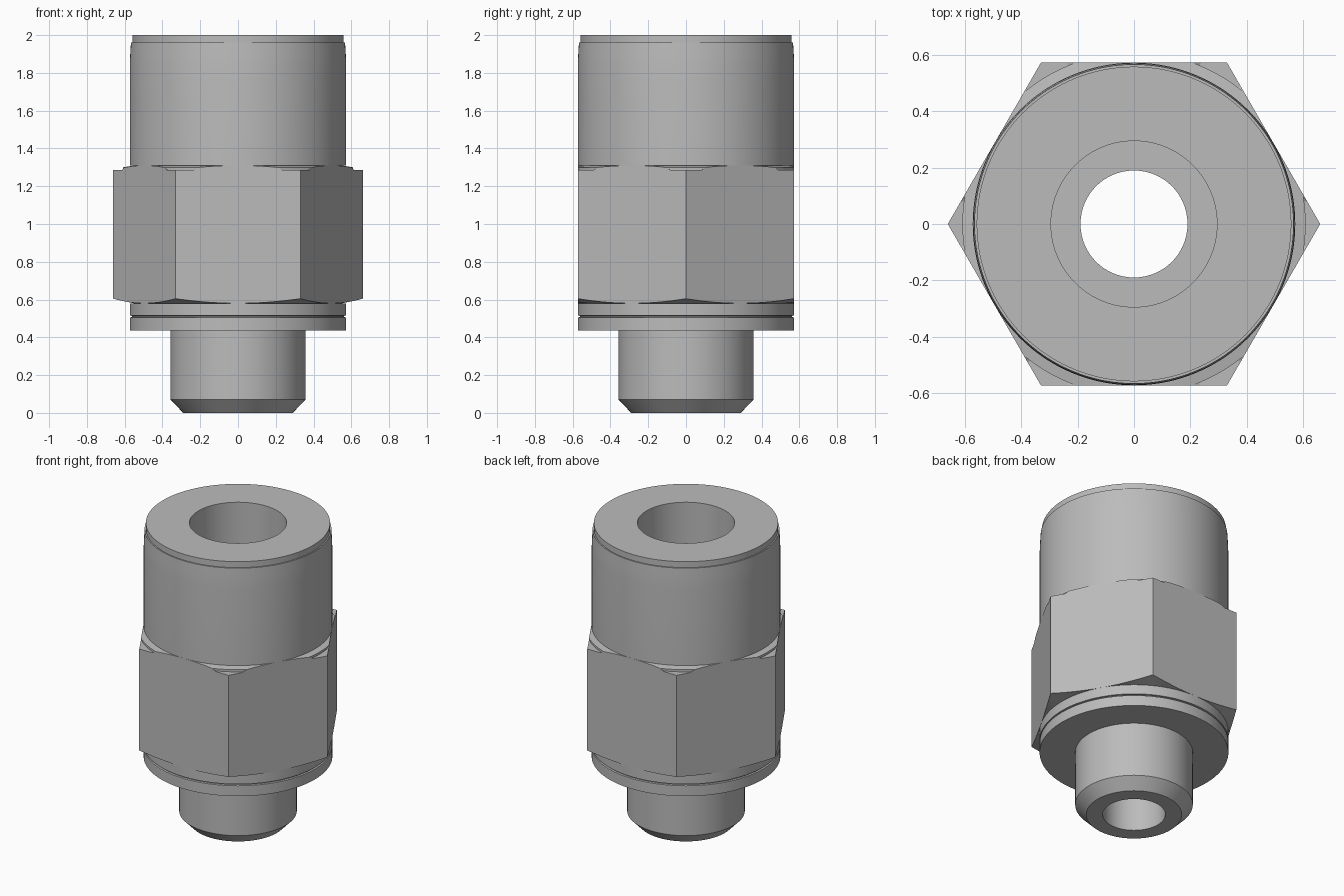
import bpy, bmesh, math

old = bpy.data.objects.get("Cube")
if old:
    bpy.data.objects.remove(old, do_unlink=True)

steel = bpy.data.materials.new("grey metal")
steel.use_nodes = True
GREY = (0.5, 0.5, 0.5, 1)
steel.diffuse_color = GREY
steel.node_tree.nodes["Principled BSDF"].inputs["Base Color"].default_value = GREY

SEG = 144
R = 0.573            # body radius, also half the width across the flats
NECK = 0.55          # hidden radius where the nut meets the body
BORE, TUBE = 0.19, 0.295
BORE_STEP = 1.0
NUT_LOW, NUT_HIGH = 0.58, 1.31


def skin(name, rings, closed=False):
    """Bridge a list of point rings into one smooth-shaded surface."""
    bm = bmesh.new()
    loops = [[bm.verts.new(p) for p in ring] for ring in rings]
    pairs = list(zip(loops, loops[1:]))
    if closed:
        pairs.append((loops[-1], loops[0]))
    for a, b in pairs:
        for i in range(SEG):
            j = (i + 1) % SEG
            bm.faces.new((a[i], a[j], b[j], b[i]))
    bmesh.ops.remove_doubles(bm, verts=bm.verts, dist=1e-5)
    mesh = bpy.data.meshes.new(name)
    bm.to_mesh(mesh)
    bm.free()
    mesh.materials.append(steel)
    obj = bpy.data.objects.new(name, mesh)
    bpy.context.collection.objects.link(obj)
    bpy.ops.object.select_all(action="DESELECT")
    obj.select_set(True)
    bpy.context.view_layer.objects.active = obj
    bpy.ops.object.shade_smooth_by_angle(angle=math.radians(25))
    return obj


ANGLES = [math.tau * i / SEG for i in range(SEG)]


def point(r, a, z):
    return (r * math.cos(a), r * math.sin(a), z)


def lathe(name, profile):
    """Revolve (radius, height) pairs, listed from bottom outside upward."""
    return skin(name, [[point(r, a, z) for a in ANGLES] for r, z in profile])


# Stem with chamfered tip
lathe("stem", [(BORE, 0), (0.29, 0), (0.357, 0.07), (0.357, 0.435)])

# Sealing collar with a thin groove
lathe("sealing_collar", [(0.357, 0.435), (R, 0.435), (R, 0.505), (0.562, 0.507),
                         (0.562, 0.514), (R, 0.516), (R, NUT_LOW), (NECK, NUT_LOW)])

# Upper sleeve with slightly drawn-in rim
lathe("sleeve", [(NECK, NUT_HIGH), (R, NUT_HIGH), (R, 1.83), (0.571, 1.89),
                 (0.567, 1.96), (0.559, 1.96)])

# End cap at the tube opening
lathe("end_cap", [(0.559, 1.96), (0.559, 2), (TUBE, 2)])

# Stepped bore running right through
lathe("bore", [(TUBE, 2), (TUBE, BORE_STEP), (BORE, BORE_STEP), (BORE, 0)])

# Hexagon nut: flat corners and a shallow cone above, chamfered below
CORNER_STEP = R / math.cos(math.radians(20))
SLOPE = 0.28
rings = [[] for _ in range(6)]
for a in ANGLES:
    off = (a % (math.pi / 3)) - math.pi / 6
    edge = R / math.cos(off)
    ledge = min(edge, CORNER_STEP)
    cone = NUT_HIGH - SLOPE * (ledge - R)
    shelf = 1.285 if edge > CORNER_STEP + 1e-4 else cone
    under = NUT_LOW + SLOPE * (edge - R)
    row = [(NECK, NUT_LOW), (edge, under), (edge, shelf),
           (ledge, shelf), (ledge, cone), (NECK, NUT_HIGH)]
    for ring, (r, z) in zip(rings, row):
        ring.append(point(r, a, z))
skin("hexagon_nut", rings)
